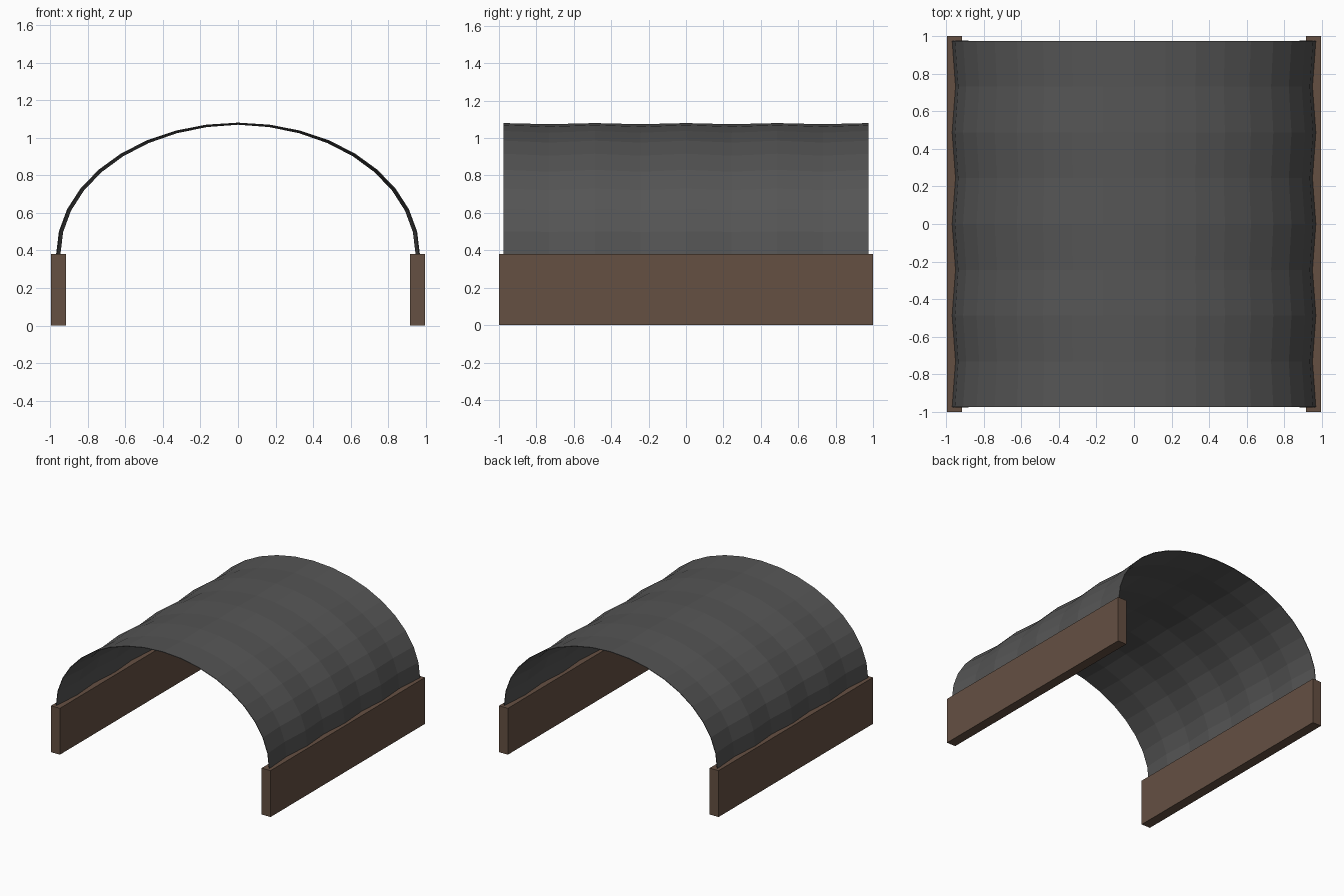
import bpy, bmesh, math

if "Cube" in bpy.data.objects:
    bpy.data.objects.remove(bpy.data.objects["Cube"])


def material(name, color):
    mat = bpy.data.materials.new(name)
    mat.diffuse_color = (*color, 1)
    mat.use_nodes = True
    mat.node_tree.nodes["Principled BSDF"].inputs["Base Color"].default_value = mat.diffuse_color
    return mat


wood = material("brown_wood", (0.13, 0.08, 0.055))
cloth = material("dark_cloth", (0.09, 0.09, 0.09))


def add_mesh(name, bm, mat):
    bmesh.ops.recalc_face_normals(bm, faces=bm.faces)
    mesh = bpy.data.meshes.new(name)
    bm.to_mesh(mesh)
    bm.free()
    obj = bpy.data.objects.new(name, mesh)
    bpy.context.collection.objects.link(obj)
    mesh.materials.append(mat)
    return obj


# Low side boards
for side, label in ((-1, "left"), (1, "right")):
    bm = bmesh.new()
    bmesh.ops.create_cube(bm, size=1)
    for v in bm.verts:
        v.co = (side * 0.955 + v.co.x * 0.08, v.co.y * 2, 0.19 + v.co.z * 0.38)
    add_mesh(label + "_side_board", bm, wood)

# Arched cover, rippled along its length and deeper at the sides
ARC, ROWS = 18, 8
bm = bmesh.new()
grid = []
for j in range(ROWS + 1):
    y = -0.975 + 1.95 * j / ROWS
    row = []
    for i in range(ARC + 1):
        a = math.pi * i / ARC
        dip = (0.006 + 0.012 * abs(math.cos(a))) * (j % 2)
        row.append(bm.verts.new(((0.968 - dip) * math.cos(a), y,
                                 0.38 + (0.70 - dip) * math.sin(a))))
    grid.append(row)
for j in range(ROWS):
    for i in range(ARC):
        bm.faces.new((grid[j][i], grid[j + 1][i],
                      grid[j + 1][i + 1], grid[j][i + 1]))
cover = add_mesh("arched_cover", bm, cloth)

# Make every face of the sheet point outward, then thicken it inward
if sum(p.normal.z for p in cover.data.polygons) < 0:
    cover.data.flip_normals()
thick = cover.modifiers.new("thickness", "SOLIDIFY")
thick.thickness = 0.005
thick.offset = -1
